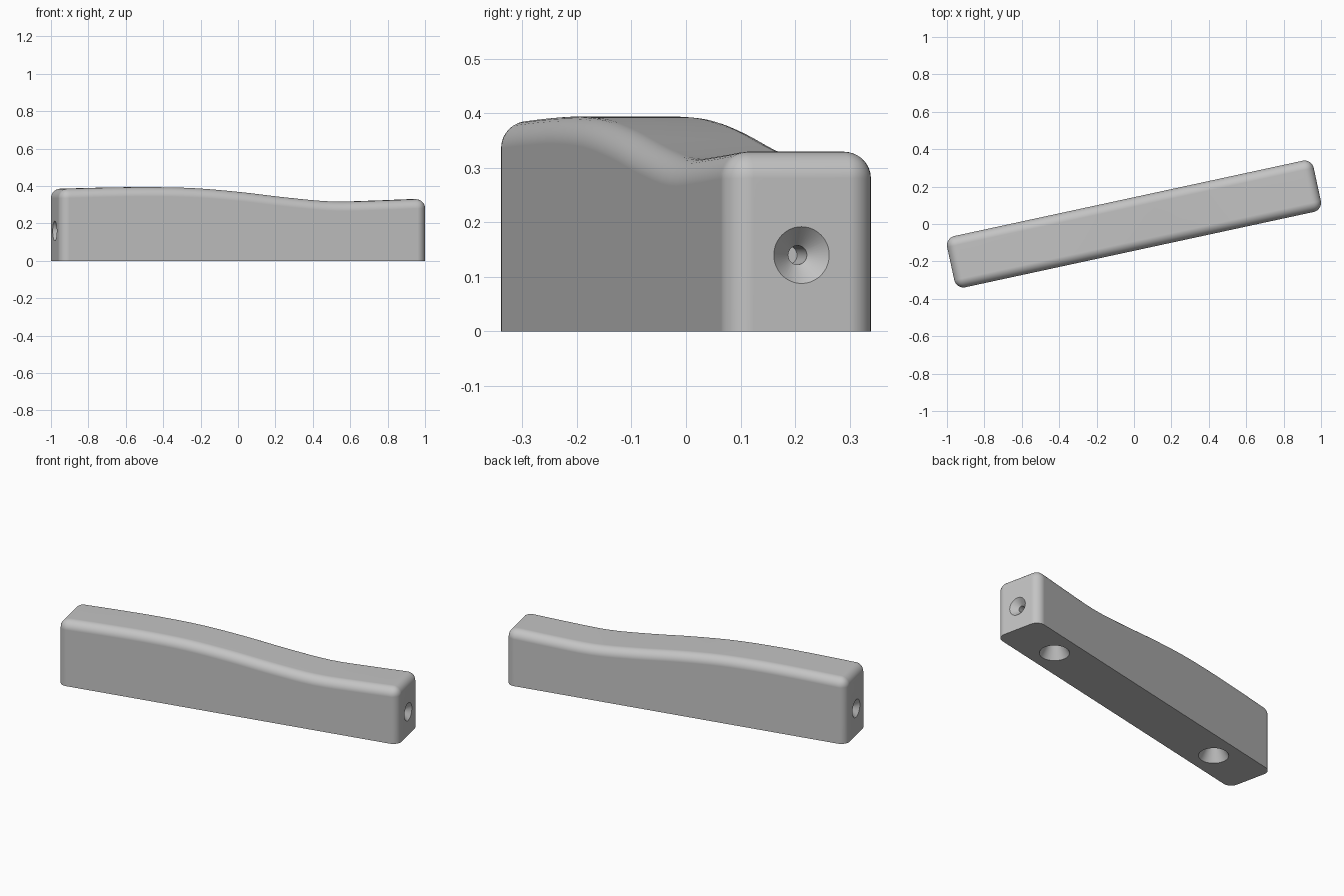
import bpy, bmesh, math
from mathutils import Matrix, Vector

if "Cube" in bpy.data.objects:
    bpy.data.objects.remove(bpy.data.objects["Cube"], do_unlink=True)

LENGTH, WIDTH, ROUND = 2.005, 0.28, 0.05
TURN = Matrix.Rotation(math.radians(12.2), 4, 'Z')
HEIGHTS = [0.385, 0.391, 0.394, 0.388, 0.367, 0.338, 0.317, 0.322, 0.331]

grey = bpy.data.materials.new("plain_grey")
grey.use_nodes = True
grey.diffuse_color = (0.55, 0.55, 0.55, 1)
grey.node_tree.nodes["Principled BSDF"].inputs["Base Color"].default_value = (0.55, 0.55, 0.55, 1)


def make_object(name, bm):
    bmesh.ops.recalc_face_normals(bm, faces=bm.faces)
    bm.transform(TURN)
    mesh = bpy.data.meshes.new(name)
    bm.to_mesh(mesh)
    bm.free()
    mesh.materials.append(grey)
    obj = bpy.data.objects.new(name, mesh)
    bpy.context.collection.objects.link(obj)
    return obj


def smooth_heights(points, steps):
    """Smooth curve through evenly spaced heights."""
    ext = [points[0]] + points + [points[-1]]
    result = []
    for i in range(len(points) - 1):
        a, b, c, d = ext[i:i + 4]
        for k in range(steps):
            t = k / steps
            result.append(b + 0.5 * t * (c - a + t * (2*a - 5*b + 4*c - d + t * (3*(b - c) + d - a))))
    return result + [points[-1]]


# Bar body: wavy side profile, extruded across the width
bm = bmesh.new()
tops = smooth_heights(HEIGHTS, 4)
n = len(tops) - 1
profile = [(-LENGTH / 2 + LENGTH * i / n, z) for i, z in enumerate(tops)]
profile += [(LENGTH / 2, 0), (-LENGTH / 2, 0)]
near = [bm.verts.new((x, -WIDTH / 2, z)) for x, z in profile]
far = [bm.verts.new((x, WIDTH / 2, z)) for x, z in profile]
bm.faces.new(near)
bm.faces.new(far[::-1])
for i in range(len(profile)):
    j = (i + 1) % len(profile)
    bm.faces.new((near[i], far[i], far[j], near[j]))
bmesh.ops.recalc_face_normals(bm, faces=bm.faces)

# Round the top rim and the upright corners, keep the base sharp
rim = [e for e in bm.edges
       if max(v.co.z for v in e.verts) > 0.1 and e.calc_face_angle(0) > 1]
bmesh.ops.bevel(bm, geom=rim, offset=ROUND, segments=8, profile=0.5,
                affect='EDGES', clamp_overlap=False)
bar = make_object("bar_handle", bm)


def add_bore(bm, origin, direction, rings, sides=48):
    """Closed turned solid from (radius, depth) rings."""
    place = Matrix.Translation(origin) @ Vector(direction).to_track_quat('Z', 'Y').to_matrix().to_4x4()
    loops = []
    for r, depth in rings:
        angles = [2 * math.pi * k / sides for k in range(sides)]
        loops.append([bm.verts.new(place @ Vector((r * math.cos(a), r * math.sin(a), depth)))
                      for a in angles])
    for lower, upper in zip(loops, loops[1:]):
        for k in range(sides):
            m = (k + 1) % sides
            bm.faces.new((lower[k], lower[m], upper[m], upper[k]))
    bm.faces.new(loops[0][::-1])
    bm.faces.new(loops[-1])


# Countersunk screw holes in both ends, conical sockets underneath
bm = bmesh.new()
END_RINGS = [(0.062, -0.01), (0.0175, 0.0345), (0.0175, 0.12)]
SOCKET_RINGS = [(0.0856, -0.01), (0.03, 0.09)]
for side, z in ((-1, 0.16), (1, 0.14)):
    add_bore(bm, (side * LENGTH / 2, 0, z), (-side, 0, 0), END_RINGS)
    add_bore(bm, (side * 0.685, 0, 0), (0, 0, 1), SOCKET_RINGS)
cutter = make_object("hole_cutter", bm)
cutter.hide_render = True

cut = bar.modifiers.new("holes", 'BOOLEAN')
cut.operation = 'DIFFERENCE'
cut.solver = 'EXACT'
cut.object = cutter

bpy.ops.object.select_all(action='DESELECT')
bpy.context.view_layer.objects.active = bar
bar.select_set(True)
bpy.ops.object.modifier_apply(modifier=cut.name)
bpy.data.objects.remove(cutter, do_unlink=True)

# Smooth fillets with crisp hole rims and base
bpy.ops.object.shade_smooth_by_angle(angle=math.radians(30))
weighted = bar.modifiers.new("even_shading", 'WEIGHTED_NORMAL')
weighted.keep_sharp = True
